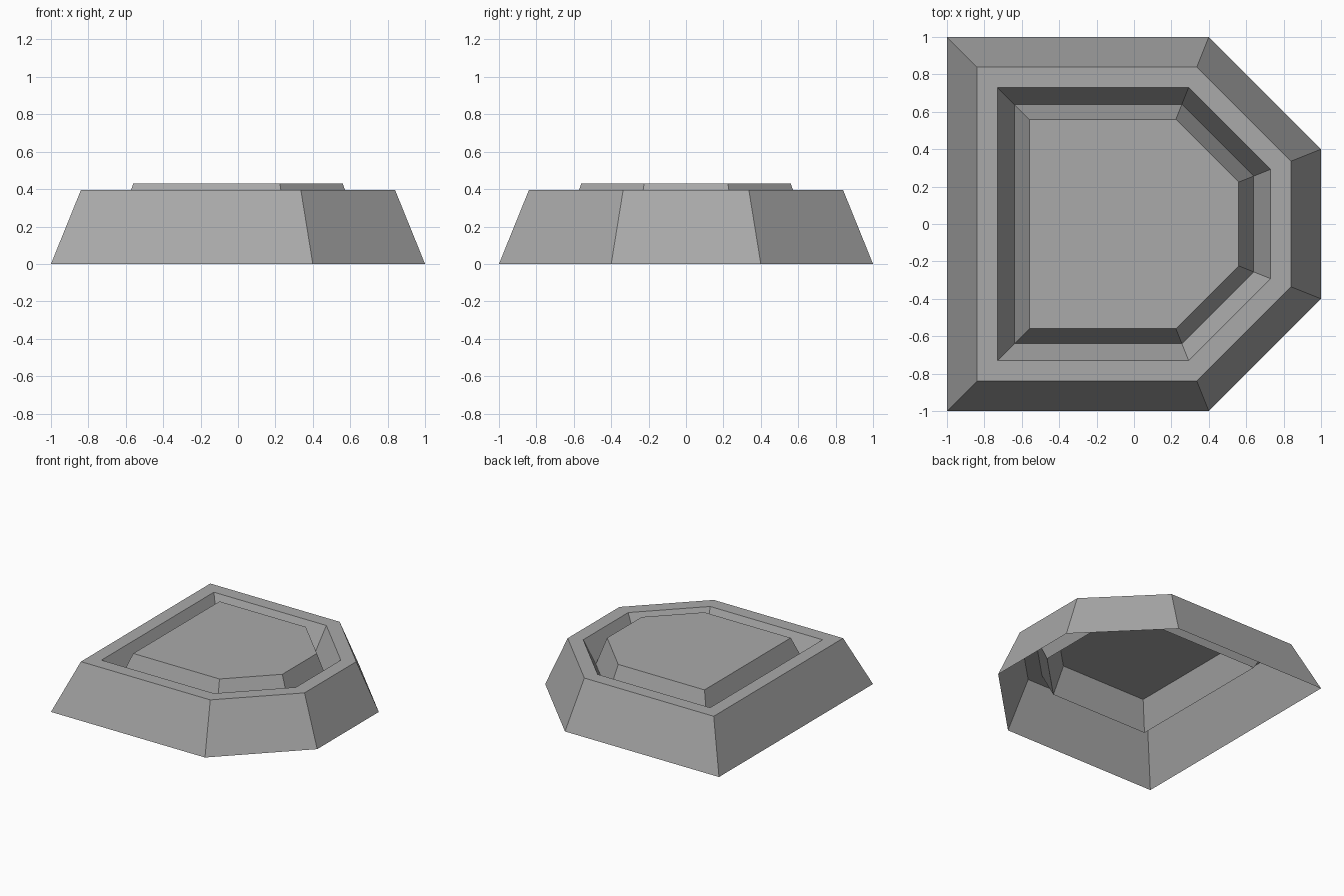
import bpy
import bmesh

# Remove the default cube
cube = bpy.data.objects.get("Cube")
if cube:
    bpy.data.objects.remove(cube, do_unlink=True)

# Plain grey material
grey = bpy.data.materials.new("stone_grey")
grey.use_nodes = True
colour = (0.4, 0.4, 0.4, 1.0)
grey.diffuse_color = colour
grey.node_tree.nodes["Principled BSDF"].inputs["Base Color"].default_value = colour

# Square outline with two cut corners, counter-clockwise
OUTLINE = [(-1, -1), (0.4, -1), (1, -0.4), (1, 0.4), (0.4, 1), (-1, 1)]

# Scale and height of each ring: base, rim outside, rim inside, groove, plateau
RINGS = [(1.0, 0.0), (0.84, 0.395), (0.73, 0.395), (0.64, 0.205), (0.56, 0.43)]

bm = bmesh.new()
rings = [[bm.verts.new((x * s, y * s, z)) for x, y in OUTLINE] for s, z in RINGS]

# Sloped sides, rim and V-shaped groove; the underside stays open
for low, high in zip(rings, rings[1:]):
    for i in range(len(OUTLINE)):
        j = (i + 1) % len(OUTLINE)
        bm.faces.new((low[i], low[j], high[j], high[i]))

# Raised plateau
bm.faces.new(rings[-1])

mesh = bpy.data.meshes.new("grooved_platform")
bm.to_mesh(mesh)
bm.free()
mesh.materials.append(grey)
platform = bpy.data.objects.new("grooved_platform", mesh)
bpy.context.collection.objects.link(platform)
